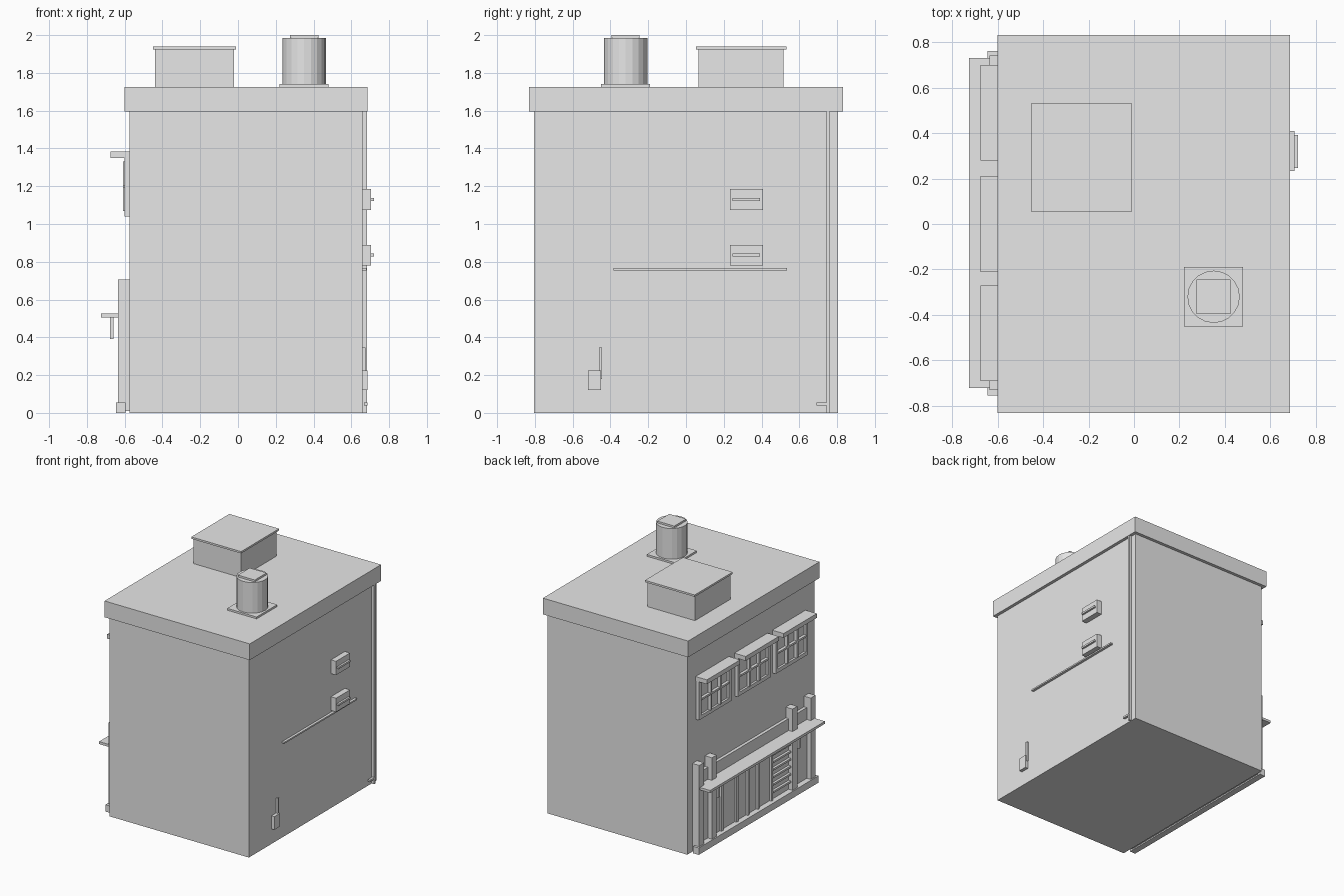
import bpy

old = bpy.data.objects.get("Cube")
if old:
    bpy.data.objects.remove(old, do_unlink=True)

GREY = (0.8, 0.8, 0.8, 1)
grey = bpy.data.materials.new("plain_grey")
grey.use_nodes = True
grey.diffuse_color = GREY
grey.node_tree.nodes["Principled BSDF"].inputs["Base Color"].default_value = GREY


def box(name, x, y, z):
    """Box from (low, high) ranges along each axis."""
    mid = [sum(r) / 2 for r in (x, y, z)]
    bpy.ops.mesh.primitive_cube_add(size=1, location=mid)
    ob = bpy.context.object
    ob.name = name
    for v in ob.data.vertices:
        for i, r in enumerate((x, y, z)):
            v.co[i] *= r[1] - r[0]
    ob.data.materials.append(grey)
    return ob


def around(c, w):
    return (c - w / 2, c + w / 2)


# Building shell
WALL_L, WALL_R = -0.575, 0.66
box("building_walls", (WALL_L, WALL_R), (-0.805, 0.805), (0, 1.6))
box("roof_parapet", (-0.6, 0.685), (-0.83, 0.83), (1.595, 1.725))

# Roof hatch
box("hatch_box", (-0.44, -0.02), (0.065, 0.515), (1.72, 1.925))
box("hatch_lid", (-0.45, -0.01), (0.053, 0.533), (1.925, 1.94))

# Roof vent
VX, VY = 0.35, -0.32
box("vent_base", around(VX, 0.26), around(VY, 0.26), (1.72, 1.74))
bpy.ops.mesh.primitive_cylinder_add(vertices=20, radius=0.115, depth=0.25,
                                    location=(VX, VY, 1.86))
vent = bpy.context.object
vent.name = "vent_drum"
vent.data.materials.append(grey)
box("vent_cap", around(VX, 0.15), around(VY, 0.15), (1.98, 2.0))

# Upper windows: frame, pane, glazing bars and hood
for n, cy in enumerate((0.49, 0.0, -0.48), 1):
    tag = f"window_{n}_"
    w, low, high = 0.41, 1.04, 1.36
    fx = (-0.602, WALL_L + 0.01)
    for s in (-1, 1):
        box(tag + "jamb", fx, around(cy + s * (w / 2 - 0.015), 0.03), (low, high))
    box(tag + "sill", fx, around(cy, w - 0.06), (low, low + 0.03))
    box(tag + "head", fx, around(cy, w - 0.06), (high - 0.03, high))
    box(tag + "pane", (-0.585, WALL_L + 0.01), around(cy, w - 0.05), (low + 0.02, high - 0.02))
    for s in (-1, 1):
        box(tag + "upright_bar", (-0.61, -0.58), around(cy + s * 0.06, 0.015), (1.07, 1.33))
    box(tag + "cross_bar", (-0.608, -0.58), around(cy, w - 0.06), around(1.2, 0.015))
    box(tag + "hood", (-0.675, WALL_L + 0.01), around(cy, w + 0.01), (1.35, 1.385))

# Shopfront: backing, plinth, pilasters and canopy
box("shop_backing", (-0.6, WALL_L + 0.01), (-0.73, 0.74), (0.01, 0.62))
box("shop_plinth", (-0.645, -0.595), (-0.755, 0.76), (0, 0.055))
for cy in (0.71, -0.7):
    box("outer_pilaster", (-0.635, WALL_L + 0.01), around(cy, 0.06), (0.01, 0.705))
for cy in (0.55, -0.47):
    box("inner_post", (-0.635, WALL_L + 0.01), around(cy, 0.06), (0.04, 0.705))
    box("canopy_bracket", (-0.677, -0.66), around(cy, 0.02), (0.39, 0.51))
box("canopy", (-0.725, -0.59), (-0.72, 0.73), (0.505, 0.525))

# Shopfront glazing bars and louvre slats
for cy in (0.42, 0.23, 0.09, -0.04, -0.21):
    box("shop_bar", (-0.617, -0.59), around(cy, 0.02), (0.05, 0.51))
for i in range(6):
    box("louvre_slat", (-0.62, -0.59), (-0.44, -0.22), around(0.12 + 0.06 * i, 0.015))

# Right-hand wall fittings (on the +x side)
box("downpipe", (WALL_R - 0.01, 0.683), (0.745, 0.76), (0, 1.6))
box("downpipe_foot", (0.667, 0.685), (0.69, 0.76), (0.04, 0.055))
for cz in (1.13, 0.835):
    box("wall_unit", (WALL_R - 0.01, 0.705), (0.232, 0.408), around(cz, 0.11))
    box("wall_unit_lip", (0.7, 0.72), (0.247, 0.392), around(cz, 0.015))
box("wall_rail", (WALL_R - 0.01, 0.68), (-0.385, 0.535), (0.755, 0.767))
box("meter_box", (WALL_R - 0.01, 0.686), (-0.52, -0.45), (0.12, 0.225))
box("meter_pipe", (WALL_R - 0.01, 0.675), (-0.46, -0.445), (0.18, 0.345))
